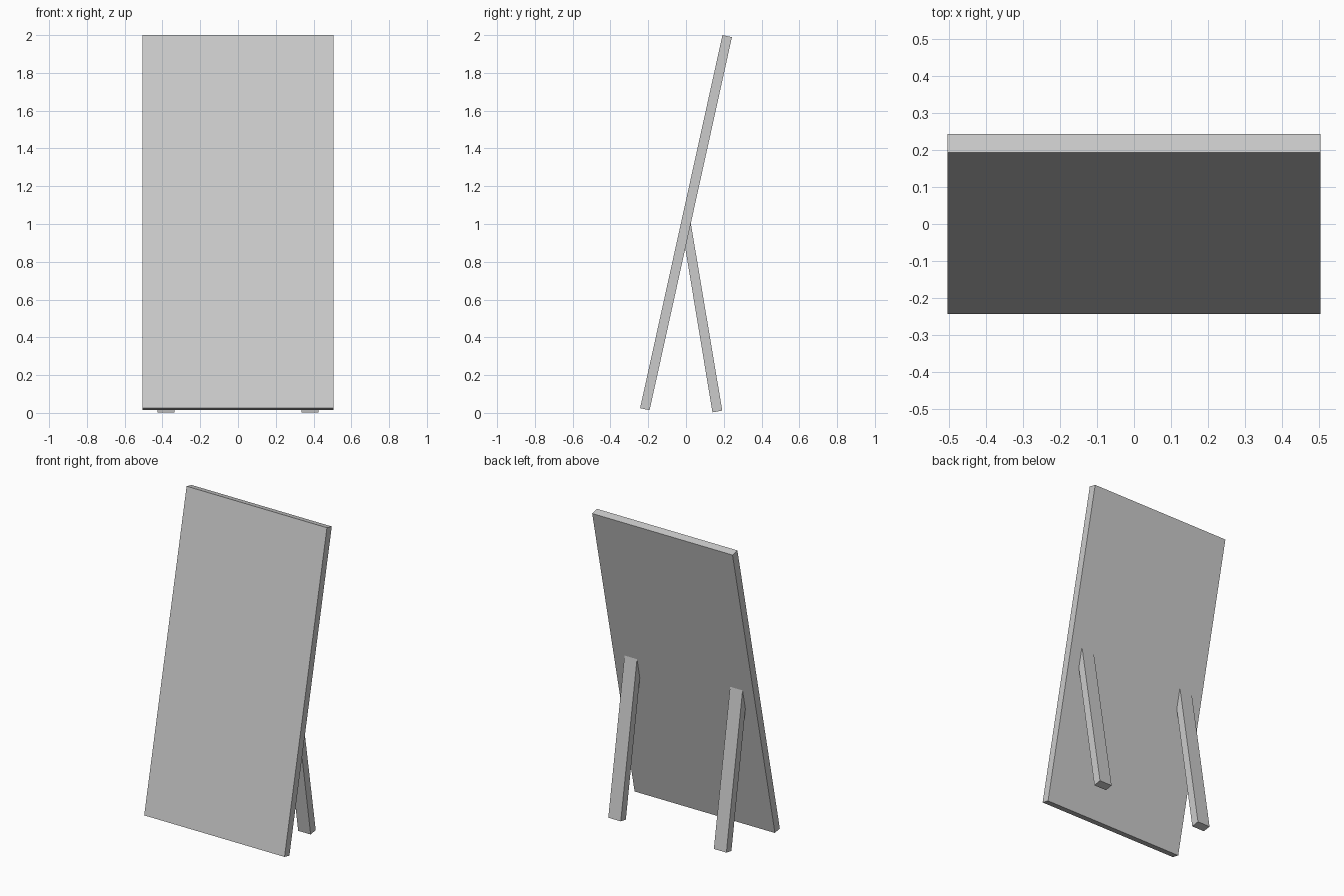
import bpy
import bmesh

if "Cube" in bpy.data.objects:
    bpy.data.objects.remove(bpy.data.objects["Cube"])


def extrude_profile(name, profile, x0, x1):
    """Extrude a closed (y, z) side profile along x from x0 to x1."""
    bm = bmesh.new()
    face = bm.faces.new([bm.verts.new((x0, y, z)) for y, z in profile])
    ext = bmesh.ops.extrude_face_region(bm, geom=[face])
    moved = [v for v in ext["geom"] if isinstance(v, bmesh.types.BMVert)]
    bmesh.ops.translate(bm, verts=moved, vec=(x1 - x0, 0, 0))
    bmesh.ops.recalc_face_normals(bm, faces=bm.faces)
    mesh = bpy.data.meshes.new(name)
    bm.to_mesh(mesh)
    bm.free()
    obj = bpy.data.objects.new(name, mesh)
    bpy.context.collection.objects.link(obj)
    return obj


# Leaning board
board = [(-0.243, 0.025), (-0.193, 0.014), (0.243, 1.989), (0.193, 2.0)]
extrude_profile("board", board, -0.505, 0.505)

# Rear support legs, upper ends sunk into the board
leg = [(0.140, 0.003), (0.192, 0.012), (0.021, 1.03), (-0.010, 0.91)]
for side, x in (("left", -0.38), ("right", 0.38)):
    extrude_profile(f"{side}_support_leg", leg, x - 0.045, x + 0.045)
